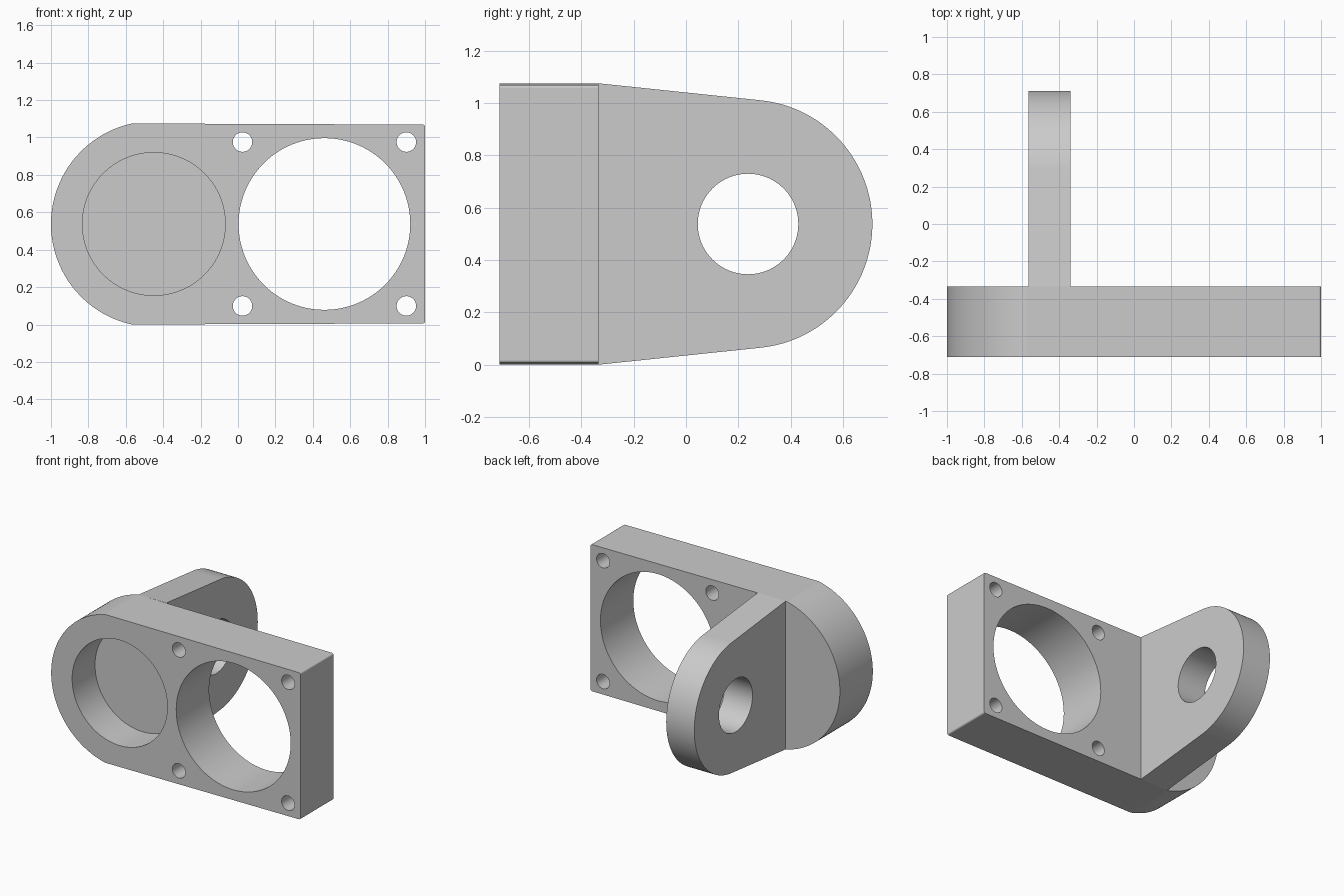
import bpy, bmesh
from math import sin, cos, acos, atan2, asin, hypot, pi, radians

cube = bpy.data.objects.get("Cube")
if cube:
    bpy.data.objects.remove(cube, do_unlink=True)

metal = bpy.data.materials.new("plain grey")
metal.use_nodes = True
grey = (0.6, 0.6, 0.6, 1)
metal.diffuse_color = grey
metal.node_tree.nodes["Principled BSDF"].inputs["Base Color"].default_value = grey

MID = 0.5375            # mid height of the bracket
FRONT, BACK = -0.712, -0.335
ALONG_Y = lambda u, v, d: (u, d, v)
ALONG_X = lambda u, v, d: (d, u, v)


def arc(cu, cv, r, start, end, steps):
    return [(cu + r * cos(start + (end - start) * i / steps),
             cv + r * sin(start + (end - start) * i / steps)) for i in range(steps + 1)]


def circle(cu, cv, r):
    return arc(cu, cv, r, 0, 2 * pi, 96)[:-1]


def extrude(name, outline, near, far, place):
    """Solid made by sweeping a flat outline from near to far."""
    bm = bmesh.new()
    face = bm.faces.new([bm.verts.new(place(u, v, near)) for u, v in outline])
    result = bmesh.ops.extrude_face_region(bm, geom=[face], use_keep_orig=True)
    offset = [b - a for a, b in zip(place(0, 0, near), place(0, 0, far))]
    moved = [g for g in result["geom"] if isinstance(g, bmesh.types.BMVert)]
    bmesh.ops.translate(bm, verts=moved, vec=offset)
    bmesh.ops.recalc_face_normals(bm, faces=bm.faces[:])
    mesh = bpy.data.meshes.new(name)
    bm.to_mesh(mesh)
    bm.free()
    mesh.materials.append(metal)
    obj = bpy.data.objects.new(name, mesh)
    bpy.context.collection.objects.link(obj)
    return obj


def activate(obj):
    bpy.ops.object.select_all(action="DESELECT")
    obj.select_set(True)
    bpy.context.view_layer.objects.active = obj


def cut(obj, outline, near, far, place):
    cutter = extrude("cutter", outline, near, far, place)
    cutter.hide_render = True
    activate(obj)
    mod = obj.modifiers.new("cut", "BOOLEAN")
    mod.operation, mod.solver, mod.object = "DIFFERENCE", "EXACT", cutter
    bpy.ops.object.modifier_apply(modifier=mod.name)
    bpy.data.objects.remove(cutter, do_unlink=True)


def finish(obj):
    activate(obj)
    bpy.ops.object.shade_smooth_by_angle(angle=radians(30))
    mod = obj.modifiers.new("even shading", "WEIGHTED_NORMAL")
    mod.keep_sharp = True


# Body plate: round end on the right, slightly tapered square end on the left
round_x, round_r = -0.45, 0.55
side = pi - asin(MID / round_r)
corner, end_x, taper = 0.012, 1.0, 0.006
outline = arc(round_x, MID, round_r, side, 2 * pi - side, 64)
outline += arc(end_x - corner, taper + corner, corner, -pi / 2, 0, 4)
outline += arc(end_x - corner, 2 * MID - taper - corner, corner, 0, pi / 2, 4)
body = extrude("body_plate", outline, FRONT, BACK, ALONG_Y)

# Blind recess, large bore and four screw holes
cut(body, circle(round_x, MID, 0.382), FRONT - 0.1, -0.45, ALONG_Y)
cut(body, circle(0.462, MID, 0.459), FRONT - 0.1, BACK + 0.1, ALONG_Y)
for x in (0.024, 0.9):
    for z in (MID - 0.438, MID + 0.438):
        cut(body, circle(x, z, 0.052), FRONT - 0.1, BACK + 0.1, ALONG_Y)
finish(body)

# Rear lug: straight flanks tangent to a round tip, with a pin hole
tip_y, tip_r = 0.237, 0.475
run = BACK - tip_y
tangent = atan2(MID, run) - acos(tip_r / hypot(run, MID))
outline = [(BACK, 2 * MID), (BACK, 0)] + arc(tip_y, MID, tip_r, -tangent, tangent, 64)
lug = extrude("rear_lug", outline, -0.565, -0.34, ALONG_X)
cut(lug, circle(tip_y, MID, 0.192), -0.7, -0.2, ALONG_X)
finish(lug)
